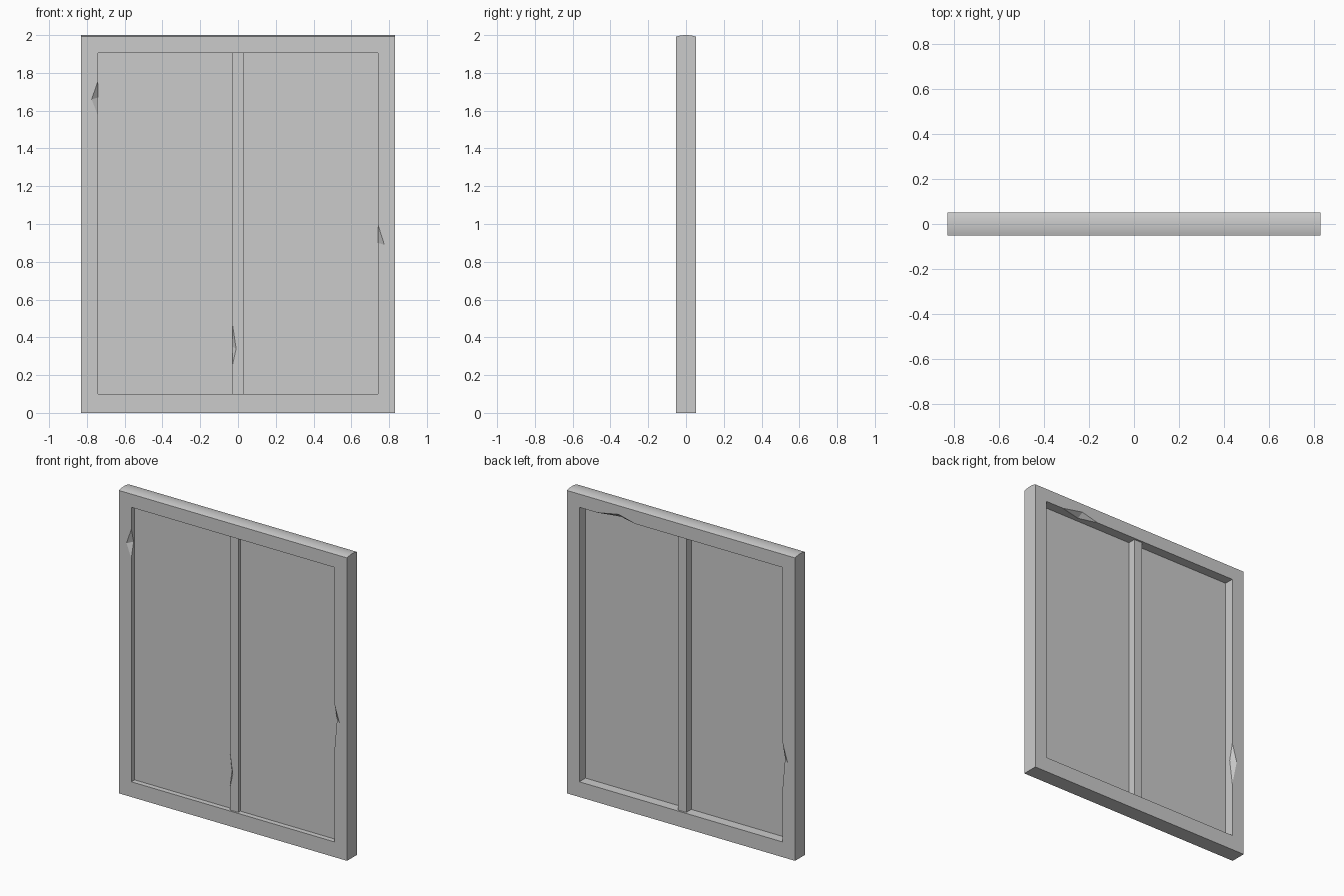
import bpy, bmesh
from mathutils import Vector

if "Cube" in bpy.data.objects:
    bpy.data.objects.remove(bpy.data.objects["Cube"])

HW, HD = 0.83, 0.052          # frame half width, half depth
IX, Z0, Z1 = 0.74, 0.10, 1.905  # opening
MX, MD = 0.03, 0.04           # mullion half width, half depth


def to_object(name, bm):
    bmesh.ops.recalc_face_normals(bm, faces=bm.faces)
    me = bpy.data.meshes.new(name)
    bm.to_mesh(me)
    bm.free()
    ob = bpy.data.objects.new(name, me)
    bpy.context.collection.objects.link(ob)
    return ob


def box(name, lo, hi):
    bm = bmesh.new()
    bmesh.ops.create_cube(bm, size=1)
    for v in bm.verts:
        v.co = [(a + b) / 2 + c * (b - a) for a, b, c in zip(lo, hi, v.co)]
    return to_object(name, bm)


def cut(target, cutter):
    mod = target.modifiers.new("cut", "BOOLEAN")
    mod.operation = "DIFFERENCE"
    mod.solver = "EXACT"
    mod.object = cutter
    bpy.context.view_layer.objects.active = target
    bpy.ops.object.modifier_apply(modifier=mod.name)
    bpy.data.objects.remove(cutter)


def chip(target, end_a, end_b, tip, deep):
    """Gouge an edge a-b; tip lies on the outer face, deep on the inner face."""
    a, b, t, d = (Vector(p) for p in (end_a, end_b, tip, deep))
    mid, ridge = (t + d) / 2, (t - d) * 0.3
    pts = [mid + (a - mid) * 1.08, mid + (b - mid) * 1.08, t + ridge, d - ridge]
    bm = bmesh.new()
    vs = [bm.verts.new(p) for p in pts]
    for f in ((0, 1, 2), (0, 1, 3), (0, 2, 3), (1, 2, 3)):
        bm.faces.new([vs[i] for i in f])
    cut(target, to_object("chip_cutter", bm))


# Outer frame: side profile with slightly crowned top, extruded across
rise, n = 0.008, 12
profile = [(-HD, 0), (HD, 0)]
for i in range(n + 1):
    u = 1 - 2 * i / n
    profile.append((u * HD, 2 - rise * u * u))
bm = bmesh.new()
face = bm.faces.new([bm.verts.new((-HW, y, z)) for y, z in profile])
ext = bmesh.ops.extrude_face_region(bm, geom=[face])
bmesh.ops.translate(bm, vec=(2 * HW, 0, 0),
                    verts=[g for g in ext["geom"] if isinstance(g, bmesh.types.BMVert)])
frame = to_object("window_frame", bm)
cut(frame, box("opening_cutter", (-IX, -0.2, Z0), (IX, 0.2, Z1)))

# Chips on front and back edges of the frame: side, face, ends, tip height
for s, f, za, zb, zt in ((-1, -1, 1.76, 1.57, 1.66),
                         (1, -1, 1.00, 0.72, 0.89),
                         (-1, 1, 0.75, 0.46, 0.63)):
    y = f * HD
    chip(frame, (s * IX, y, za), (s * IX, y, zb),
         (s * (IX + 0.035), y, zt), (s * IX, y - f * 0.025, zt + 0.01))
chip(frame, (0.61, HD, Z1), (0.335, HD, Z1), (0.455, HD, Z1 + 0.03), (0.46, HD - 0.035, Z1))

# Central mullion with one chip
mullion = box("mullion", (-MX, -MD, Z0), (MX, MD, Z1))
chip(mullion, (-MX, -MD, 0.475), (-MX, -MD, 0.25), (-0.01, -MD, 0.34), (-MX, -MD + 0.02, 0.35))

# Thin glass pane set towards the front
box("pane", (-IX, -0.018, Z0), (IX, -0.012, Z1))

# Smooth only the crowned top
bpy.ops.object.select_all(action="DESELECT")
frame.select_set(True)
bpy.context.view_layer.objects.active = frame
bpy.ops.object.shade_smooth_by_angle(angle=0.15)
